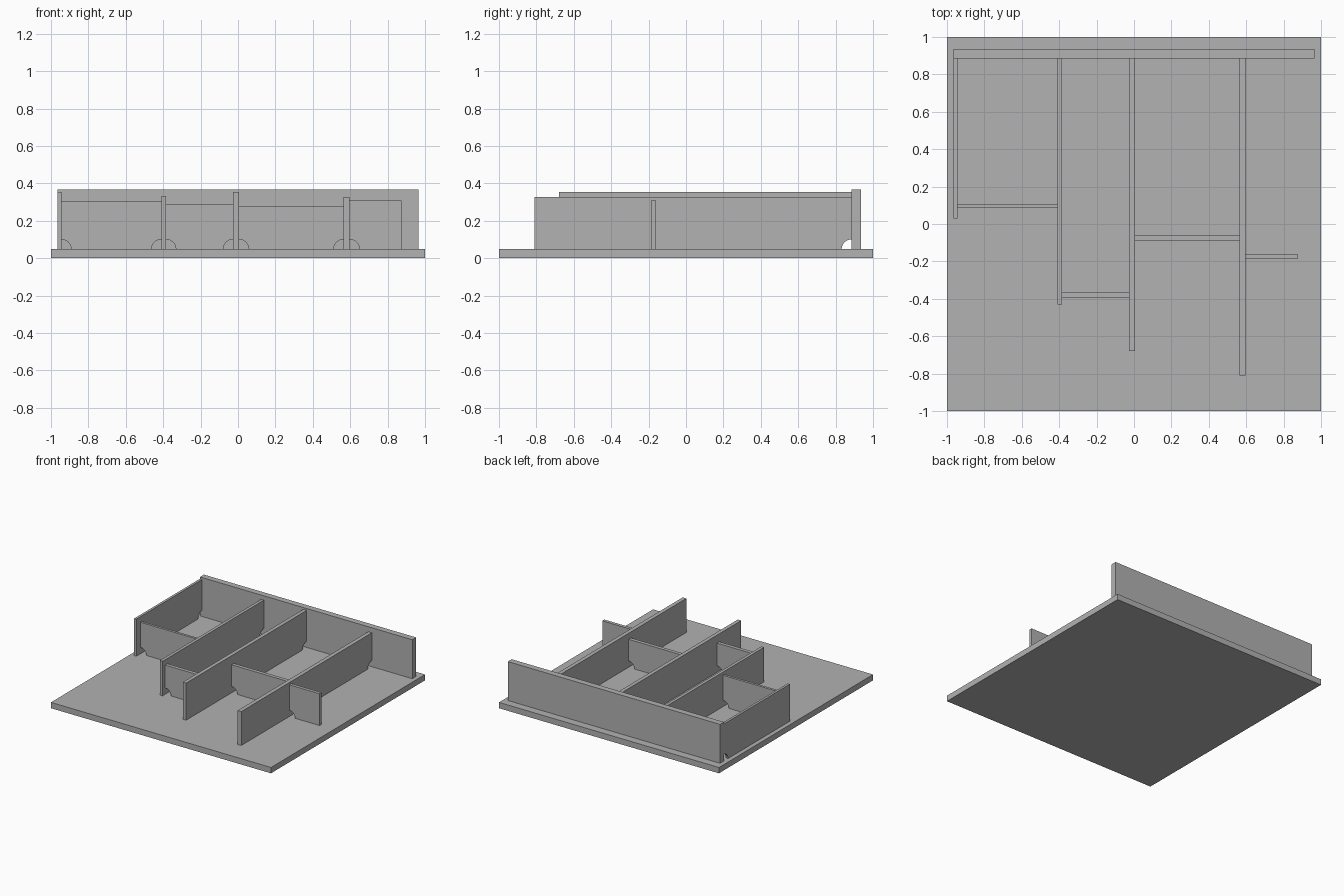
import bpy, bmesh, math
from mathutils import Vector

cube = bpy.data.objects.get("Cube")
if cube:
    bpy.data.objects.remove(cube, do_unlink=True)

grey = bpy.data.materials.new("plain grey")
grey.use_nodes = True
colour = (0.445, 0.445, 0.445, 1)
grey.diffuse_color = colour
grey.node_tree.nodes["Principled BSDF"].inputs["Base Color"].default_value = colour

FLOOR = 0.048   # top of the base plate
NOTCH = 0.053   # radius of the quarter-round drain notches
STEPS = 6


def panel(name, axis, span, sides, top, bottom=FLOOR, notch_start=False, notch_end=False):
    """Upright panel running along axis, with optional notches at its lower corners."""
    a, b = span
    angles = [math.pi / 2 * i / STEPS for i in range(STEPS + 1)]
    arc = [(NOTCH * math.cos(t), bottom + NOTCH * math.sin(t)) for t in angles]
    start = [(a + u, z) for u, z in reversed(arc)] if notch_start else [(a, bottom)]
    end = [(b - u, z) for u, z in arc] if notch_end else [(b, bottom)]
    outline = start + end + [(b, top), (a, top)]

    def place(u, v, z):
        return (u, v, z) if axis == "x" else (v, u, z)

    bm = bmesh.new()
    face = bm.faces.new([bm.verts.new(place(u, sides[0], z)) for u, z in outline])
    extruded = bmesh.ops.extrude_face_region(bm, geom=[face])["geom"]
    verts = [g for g in extruded if isinstance(g, bmesh.types.BMVert)]
    bmesh.ops.translate(bm, verts=verts, vec=Vector(place(0, sides[1] - sides[0], 0)))
    bmesh.ops.recalc_face_normals(bm, faces=bm.faces)
    mesh = bpy.data.meshes.new(name)
    bm.to_mesh(mesh)
    bm.free()
    mesh.materials.append(grey)
    bpy.context.collection.objects.link(bpy.data.objects.new(name, mesh))


# Base plate and tall back wall
panel("base_plate", "x", (-1, 1), (-1, 1), FLOOR, bottom=0)
panel("back_wall", "x", (-0.965, 0.965), (0.885, 0.935), 0.368)

# Long ribs reaching forward from the back wall: x sides, front end, top
BACK = 0.885
ribs = [
    ("right_end_rib", (-0.965, -0.945), 0.03, 0.353),
    ("right_rib", (-0.41, -0.385), -0.43, 0.332),
    ("middle_rib", (-0.026, 0.005), -0.68, 0.353),
    ("left_rib", (0.564, 0.597), -0.81, 0.327),
]
for name, sides, front, top in ribs:
    panel(name, "y", (front, BACK), sides, top, notch_end=True)

# Cross walls between the ribs, the last one free at its outer end
panel("right_cross_wall", "x", (-0.945, -0.41), (0.085, 0.105), 0.306,
      notch_start=True, notch_end=True)
panel("front_cross_wall", "x", (-0.385, -0.026), (-0.395, -0.365), 0.288,
      notch_start=True, notch_end=True)
panel("middle_cross_wall", "x", (0.005, 0.564), (-0.09, -0.06), 0.278,
      notch_start=True, notch_end=True)
panel("left_stub_wall", "x", (0.597, 0.873), (-0.187, -0.16), 0.309, notch_start=True)
